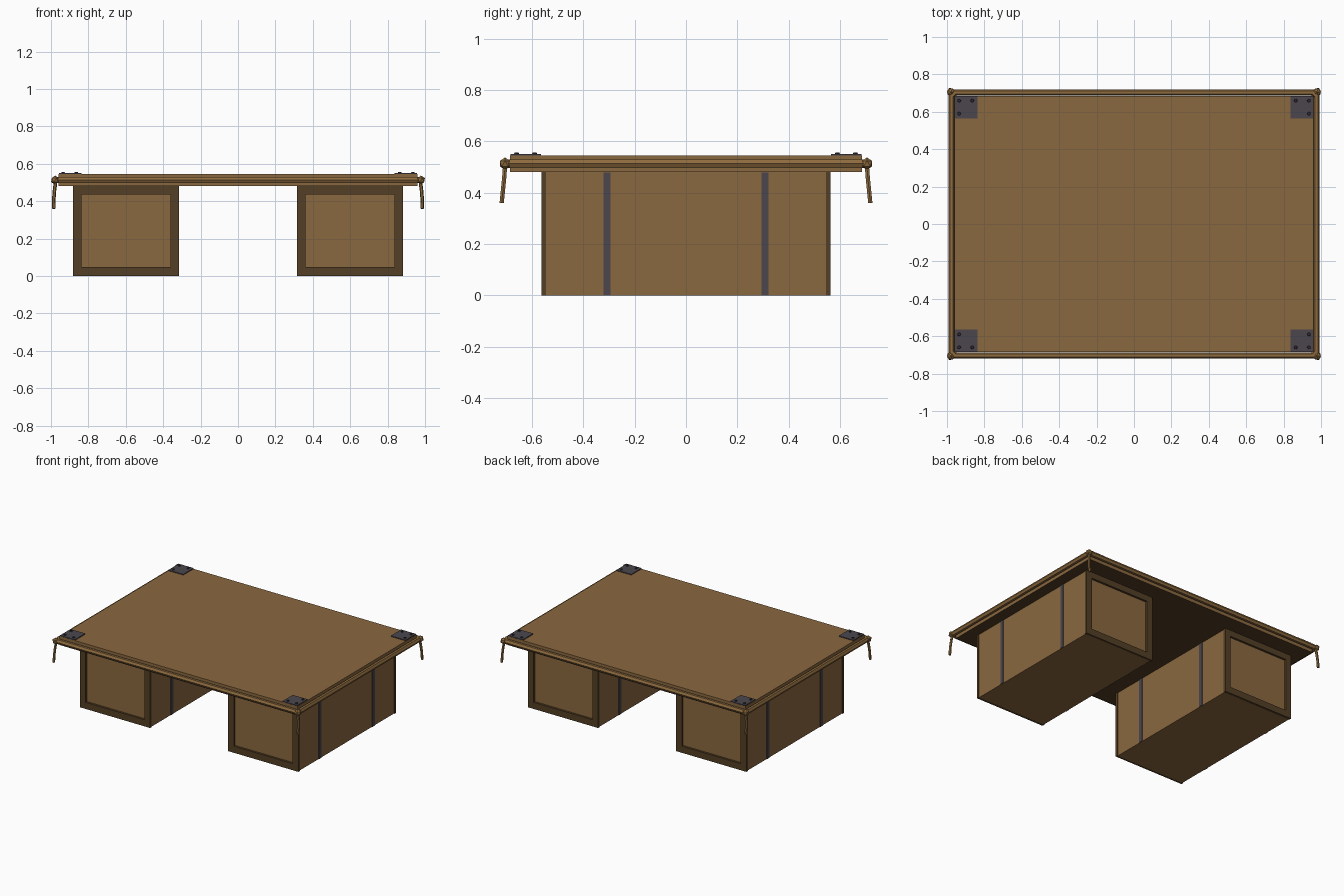
import bpy, bmesh, math
from mathutils import Matrix, Vector

if "Cube" in bpy.data.objects:
    bpy.data.objects.remove(bpy.data.objects["Cube"])


def material(name, rgb):
    m = bpy.data.materials.new(name)
    m.diffuse_color = (*rgb, 1)
    m.use_nodes = True
    m.node_tree.nodes["Principled BSDF"].inputs["Base Color"].default_value = m.diffuse_color
    return m


WOOD = material("warm wood", (0.254, 0.138, 0.050))
DARK = material("dark wood", (0.088, 0.049, 0.018))
METAL = material("dark metal", (0.069, 0.061, 0.076))
BOLT = material("bolt metal", (0.030, 0.027, 0.035))
ROPE = material("rope", (0.270, 0.147, 0.049))


def finish(name, bm, *mats):
    me = bpy.data.meshes.new(name)
    bmesh.ops.recalc_face_normals(bm, faces=bm.faces)
    bm.to_mesh(me)
    bm.free()
    for m in mats:
        me.materials.append(m)
    ob = bpy.data.objects.new(name, me)
    bpy.context.collection.objects.link(ob)
    return ob


def add_box(bm, x0, x1, y0, y1, z0, z1):
    mat = (Matrix.Translation(((x0 + x1) / 2, (y0 + y1) / 2, (z0 + z1) / 2))
           @ Matrix.Diagonal((x1 - x0, y1 - y0, z1 - z0, 1)))
    bmesh.ops.create_cube(bm, size=1, matrix=mat)


def box(name, mat, *dims):
    bm = bmesh.new()
    add_box(bm, *dims)
    return finish(name, bm, mat)


def tube(name, points, radius, closed=False):
    cu = bpy.data.curves.new(name + "_path", 'CURVE')
    cu.dimensions = '3D'
    cu.bevel_depth = radius
    cu.bevel_resolution = 1
    cu.use_fill_caps = True
    sp = cu.splines.new('POLY')
    sp.points.add(len(points) - 1)
    for p, co in zip(sp.points, points):
        p.co = (*co, 1)
    sp.use_cyclic_u = closed
    sp.use_smooth = False
    tmp = bpy.data.objects.new(name + "_tmp", cu)
    bpy.context.collection.objects.link(tmp)
    bpy.context.view_layer.update()
    me = bpy.data.meshes.new_from_object(tmp.evaluated_get(bpy.context.evaluated_depsgraph_get()))
    bpy.data.objects.remove(tmp)
    me.materials.clear()
    me.materials.append(ROPE)
    ob = bpy.data.objects.new(name, me)
    bpy.context.collection.objects.link(ob)
    return ob


# Table top with a dark underside
bm = bmesh.new()
add_box(bm, -0.96, 0.96, -0.685, 0.685, 0.48, 0.545)
bm.normal_update()
for f in bm.faces:
    f.material_index = 1 if f.normal.z < -0.5 else 0
finish("table_top", bm, WOOD, DARK)

# Two crate pedestals with framed ends and metal bands
for side, sx in (("left", -1), ("right", 1)):
    c = 0.598 * sx
    box(side + "_crate", WOOD, c - 0.278, c + 0.278, -0.548, 0.548, 0, 0.48)
    for end, sy in (("front", -1), ("back", 1)):
        y0, y1 = sorted((0.545 * sy, 0.563 * sy))
        bm = bmesh.new()
        for dx0, dx1, z0, z1 in ((-0.283, -0.238, 0, 0.48), (0.238, 0.283, 0, 0.48),
                                 (-0.238, 0.238, 0, 0.048), (-0.238, 0.238, 0.435, 0.48)):
            add_box(bm, c + dx0, c + dx1, y0, y1, z0, z1)
        finish(f"{side}_{end}_frame", bm, DARK)
        box(f"{side}_{end}_band", METAL, c - 0.283, c + 0.283,
            0.308 * sy - 0.014, 0.308 * sy + 0.014, 0.001, 0.479)

# Rope around the edge
X, Y, Z = 0.976, 0.703, 0.513
loop = []
for sx, sy in ((-1, -1), (1, -1), (1, 1), (-1, 1)):
    a = (sx * (X - 0.02), sy * Y, Z)
    b = (sx * X, sy * (Y - 0.02), Z)
    loop += [b, a] if sx * sy > 0 else [a, b]
tube("edge_rope", loop, 0.0185, True)

# Corner plates, bolts, rope knots and hanging tails
for sx in (-1, 1):
    for sy in (-1, 1):
        tag = ("left" if sx < 0 else "right") + ("_front" if sy < 0 else "_back")
        x0, x1 = sorted((0.838 * sx, 0.957 * sx))
        y0, y1 = sorted((0.565 * sy, 0.684 * sy))
        box(tag + "_corner_plate", METAL, x0, x1, y0, y1, 0.543, 0.551)
        bm = bmesh.new()
        for bx, by in ((0.935, 0.66), (0.865, 0.66), (0.935, 0.59)):
            bmesh.ops.create_cone(bm, cap_ends=True, segments=8, radius1=0.01, radius2=0.008,
                                  depth=0.007, matrix=Matrix.Translation((bx * sx, by * sy, 0.5525)))
        finish(tag + "_bolts", bm, BOLT)
        bm = bmesh.new()
        bmesh.ops.create_icosphere(bm, subdivisions=1, radius=0.024,
                                   matrix=Matrix.Translation((0.978 * sx, 0.705 * sy, Z)))
        finish(tag + "_knot", bm, ROPE)
        path = ((0.974, 0.704, 0.51), (0.981, 0.708, 0.46), (0.985, 0.713, 0.41), (0.984, 0.718, 0.36))
        tube(tag + "_rope_tail", [(x * sx, y * sy, z) for x, y, z in path], 0.0095)
